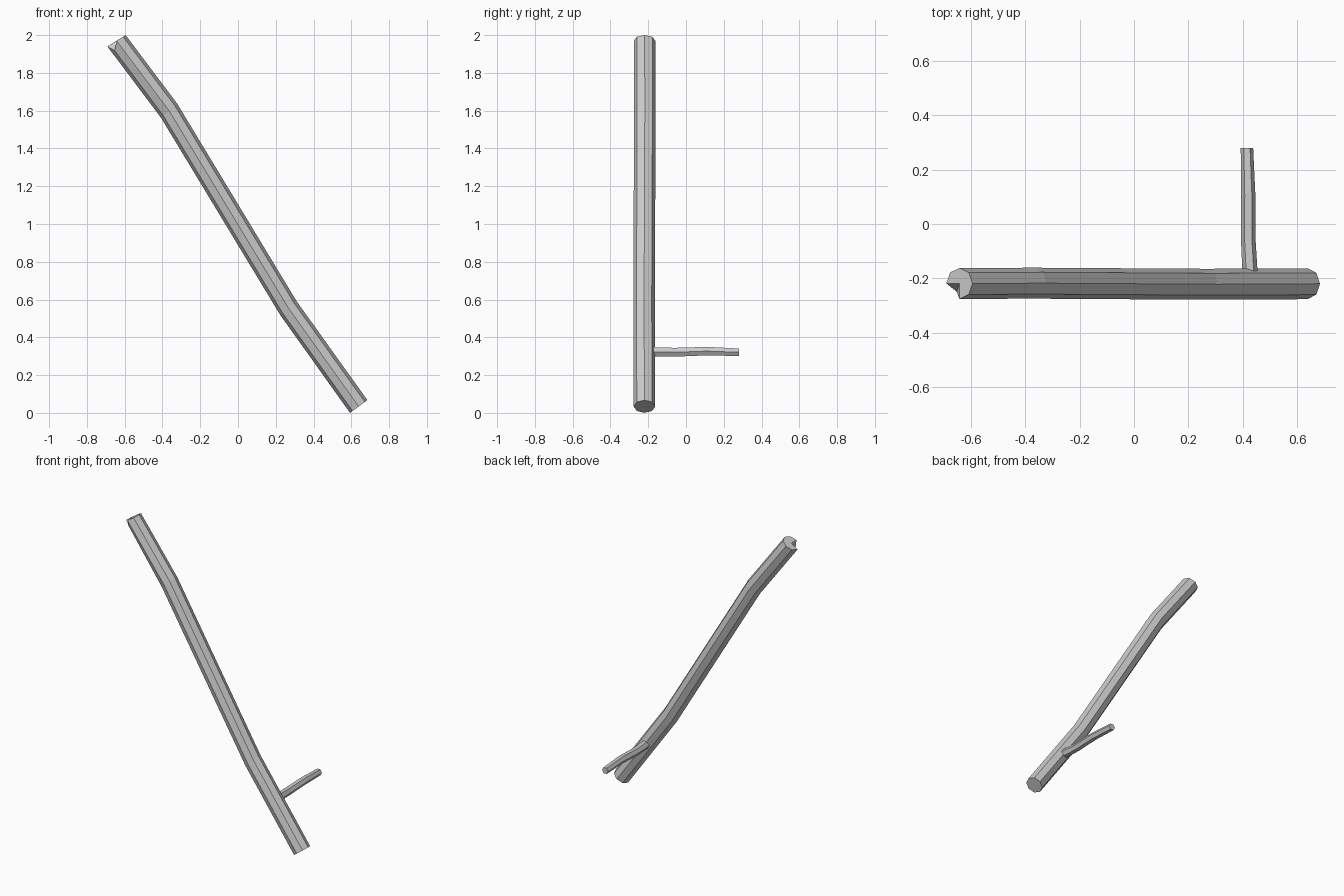
import bpy, bmesh, math
from mathutils import Vector

if "Cube" in bpy.data.objects:
    bpy.data.objects.remove(bpy.data.objects["Cube"])


def tube(name, rings, sides, phase=0.0, dent=None):
    """Flat-sided limb. Each ring: centre, radius, first cross axis, second cross axis."""
    bm = bmesh.new()
    loops = []
    for c, r, u, v in rings:
        u, v = Vector(u).normalized(), Vector(v).normalized()
        loops.append([bm.verts.new(Vector(c) + r * (math.cos(a) * u + math.sin(a) * v))
                      for a in (phase + 2 * math.pi * i / sides for i in range(sides))])
    for a, b in zip(loops, loops[1:]):
        for i in range(sides):
            j = (i + 1) % sides
            bm.faces.new((a[i], a[j], b[j], b[i]))
    bm.faces.new(loops[-1])
    if dent:
        # chipped first end: one rim corner pushed in, fanned cap
        index, offset = dent
        loops[0][index].co += Vector(offset)
        centre = bm.verts.new(rings[0][0])
        for i in range(sides):
            bm.faces.new((centre, loops[0][(i + 1) % sides], loops[0][i]))
    else:
        bm.faces.new(loops[0][::-1])
    bmesh.ops.recalc_face_normals(bm, faces=bm.faces)
    mesh = bpy.data.meshes.new(name)
    bm.to_mesh(mesh)
    bm.free()
    obj = bpy.data.objects.new(name, mesh)
    bpy.context.collection.objects.link(obj)
    return obj


Y = (0, 1, 0)

# long leaning pole, eight sides, two slight bends
tube("main_pole", [
    ((-0.643, -0.219, 1.970), 0.057, (0.85, 0, 0.53), Y),
    ((-0.365, -0.218, 1.600), 0.057, (0.75, 0, 0.66), Y),
    ((0.268, -0.222, 0.553), 0.057, (0.75, 0, 0.66), Y),
    ((0.639, -0.220, 0.034), 0.057, (0.81, 0, 0.59), Y),
], 8, dent=(5, (0.024, 0.01, -0.03)))

# short side twig, six sides
X, Z = (1, 0, 0), (0, 0, 1)
tube("side_twig", [
    ((0.428, -0.19, 0.324), 0.028, X, Z),
    ((0.421, -0.06, 0.321), 0.027, X, Z),
    ((0.421, 0.11, 0.327), 0.026, X, Z),
    ((0.416, 0.28, 0.321), 0.023, X, Z),
], 6)
